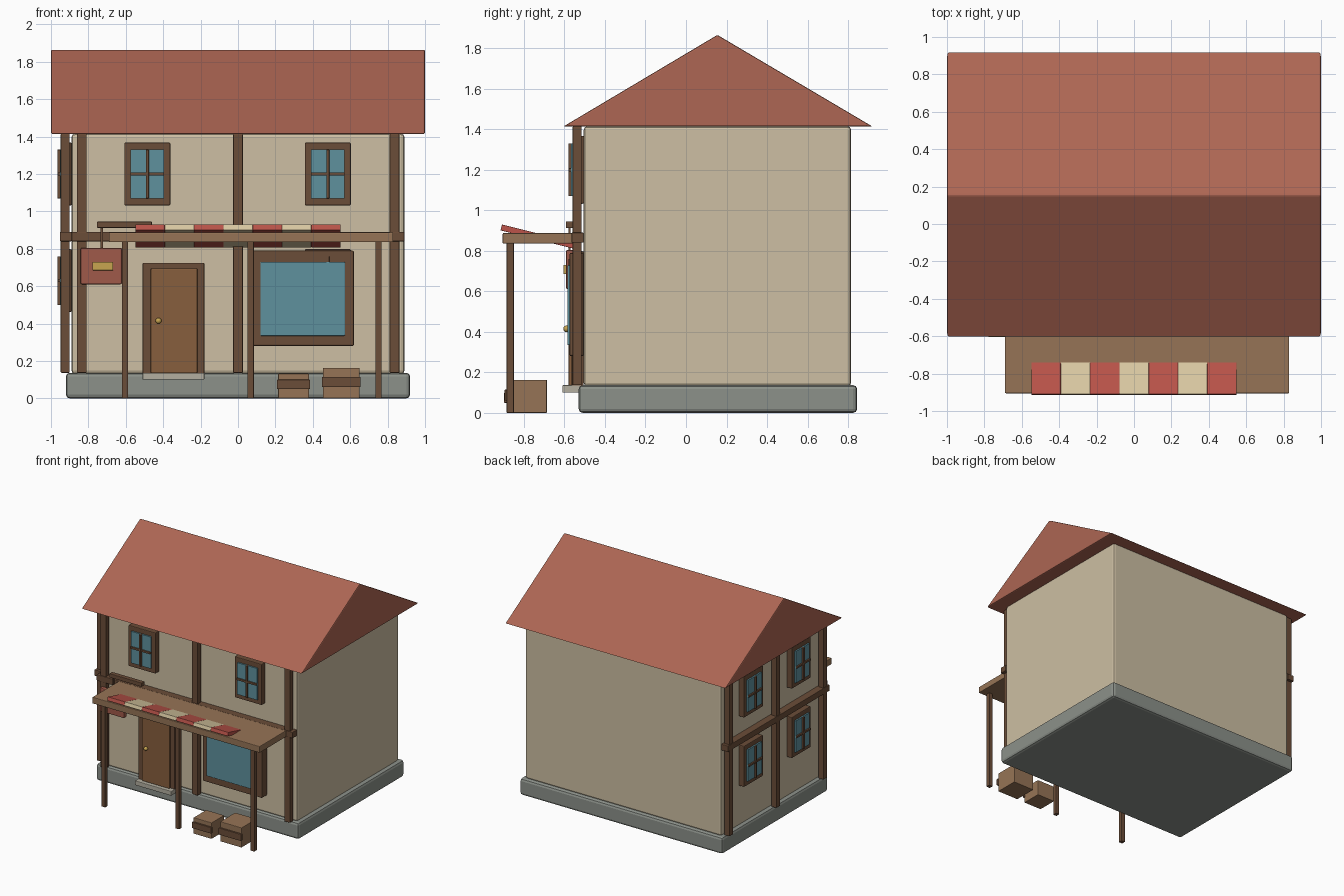
import bpy
from math import atan, cos
from mathutils import Matrix, Vector

if "Cube" in bpy.data.objects:
    bpy.data.objects.remove(bpy.data.objects["Cube"])


def mat(name, hex_rgb):
    m = bpy.data.materials.new(name)
    rgb = [int(hex_rgb[i:i + 2], 16) / 255 for i in (0, 2, 4)]
    m.diffuse_color = [((c + 0.055) / 1.055) ** 2.4 for c in rgb] + [1]
    m.use_nodes = True
    m.node_tree.nodes["Principled BSDF"].inputs["Base Color"].default_value = m.diffuse_color
    return m


PLASTER = mat("plaster", "CDBFA3")
STONE = mat("stone", "8C918A")
ROOF = mat("roof_tile", "AD6653")
TIMBER = mat("dark_timber", "6B4D38")
PLANK = mat("plank", "967456")
DOOR = mat("door_wood", "875F3D")
GLASS = mat("glass", "5E919E")
RED = mat("red_cloth", "BC544A")
CREAM = mat("cream_cloth", "DCCBA4")
SIGN = mat("sign_paint", "A05A4A")
GOLD = mat("brass", "C8A550")
SLAB = mat("step_stone", "B4AFA0")


def finish(ob, material, bevel, segments=2):
    ob.data.materials.append(material)
    if bevel:
        mod = ob.modifiers.new("bevel", "BEVEL")
        mod.width, mod.segments = bevel, segments
    return ob


def mesh(name, verts, faces, material, bevel=0.0):
    me = bpy.data.meshes.new(name)
    me.from_pydata(verts, [], faces)
    ob = bpy.data.objects.new(name, me)
    bpy.context.collection.objects.link(ob)
    return finish(ob, material, bevel)


def box(name, xs, ys, zs, material, bevel=0.004):
    verts = [(x, y, z) for x in xs for y in ys for z in zs]
    faces = [(0, 1, 3, 2), (4, 6, 7, 5), (0, 4, 5, 1),
             (2, 3, 7, 6), (0, 2, 6, 4), (1, 5, 7, 3)]
    return mesh(name, verts, faces, material, bevel)


FRONT, LEFT, MID_Y = -0.505, -0.89, 0.155


def wall_box(side, name, u, d, zs, material, bevel=0.004):
    """Box on a wall: u is the span along it, d the distance out from it."""
    if side == "front":
        return box("front_" + name, u, (FRONT - d[1], FRONT - d[0]), zs, material, bevel)
    return box("left_" + name, (LEFT - d[1], LEFT - d[0]), u, zs, material, bevel)


def window(side, u, z):
    wall_box(side, "window_frame", (u - .123, u + .123), (0, .05), (z - .168, z + .168), TIMBER, .006)
    wall_box(side, "window_glass", (u - .09, u + .09), (.03, .062), (z - .13, z + .13), GLASS, 0)
    wall_box(side, "window_upright", (u - .008, u + .008), (.03, .076), (z - .13, z + .13), TIMBER, .002)
    wall_box(side, "window_crossbar", (u - .09, u + .09), (.03, .074), (z - .008, z + .008), TIMBER, .002)


# Main masses
box("foundation", (-.92, .92), (-.53, .845), (0, .137), STONE, .02)
box("house_body", (-.89, .89), (FRONT, .815), (.13, 1.415), PLASTER, .018)
mesh("roof",
     [(x, y, z) for x in (-1, 1) for y, z in ((-.605, 1.414), (.92, 1.414), (MID_Y, 1.866))],
     [(0, 1, 2), (3, 5, 4), (0, 3, 4, 1), (1, 4, 5, 2), (2, 5, 3, 0)], ROOF, .008)

# Timber framing on the front and left walls
for u in (-.835, 0, .837):
    wall_box("front", "timber_post", (u - .026, u + .026), (.01, .055), (.137, 1.414), TIMBER)
for u in (-.61, 0, .61):
    wall_box("left", "timber_post", (MID_Y + u - .026, MID_Y + u + .026), (.01, .058), (.137, 1.414), TIMBER)
wall_box("front", "timber_beam", (-.89, .89), (0, .06), (.84, .89), TIMBER)
wall_box("left", "timber_beam", (FRONT, .815), (0, .062), (.84, .89), TIMBER)

# Windows
for u, z in ((-.485, 1.2), (.48, 1.2), (.48, .63)):
    window("front", u, z)
for u in (MID_Y - .31, MID_Y + .31):
    for z in (.63, 1.2):
        window("left", u, z)
wall_box("front", "shop_window_frame", (.08, .62), (0, .07), (.28, .79), TIMBER, .008)
wall_box("front", "shop_window_glass", (.12, .572), (.03, .08), (.335, .73), GLASS)

# Door, step and knob
wall_box("front", "door_frame", (-.51, -.18), (0, .06), (.13, .725), TIMBER, .006)
wall_box("front", "door", (-.467, -.217), (.02, .075), (.135, .695), DOOR, .006)
box("door_step", (-.51, -.18), (-.61, -.51), (.1, .137), SLAB, .004)
bpy.ops.mesh.primitive_uv_sphere_add(segments=16, ring_count=8, radius=.016,
                                     location=(-.425, -.59, .415))
knob = finish(bpy.context.object, GOLD, 0)
knob.name = "door_knob"
bpy.ops.object.shade_smooth()

# Porch
box("porch_roof", (-.69, .83), (-.905, -.52), (.835, .888), PLANK, .005)
for x in (-.604, .068, .751):
    box("porch_post", (x - .017, x + .017), (-.885, -.85), (0, .84), TIMBER, .003)

# Striped awning, tilted through the porch roof
tilt = -atan(.25)
for i in range(7):
    x = -.548 + i * .1566
    stripe = box("awning_stripe", (x, x + .1566), (-.196, .196), (-.015, .015),
                 CREAM if i % 2 else RED, .002)
    stripe.matrix_world = Matrix.Translation(Vector((0, -.722, .868))) @ Matrix.Rotation(tilt, 4, "X")

# Hanging sign
box("sign_arm", (-.755, -.46), (-.593, -.555), (.912, .945), TIMBER)
box("sign_rod", (-.735, -.723), (-.581, -.569), (.8, .915), TIMBER, 0)
box("sign_board", (-.842, -.62), (-.592, -.558), (.61, .805), SIGN, .008)
box("sign_plate", (-.778, -.668), (-.605, -.59), (.685, .73), GOLD, .002)

# Crates
for x, y, s, h, band in ((.297, -.802, .165, .133, (.05, .1)),
                         (.552, -.784, .195, .163, (.06, .115))):
    r = s / 2
    box("crate", (x - r, x + r), (y - r, y + r), (0, h), PLANK, .004)
    box("crate_band", (x - r - .006, x + r + .006), (y - r - .014, y - r + .005), band, TIMBER, .003)
